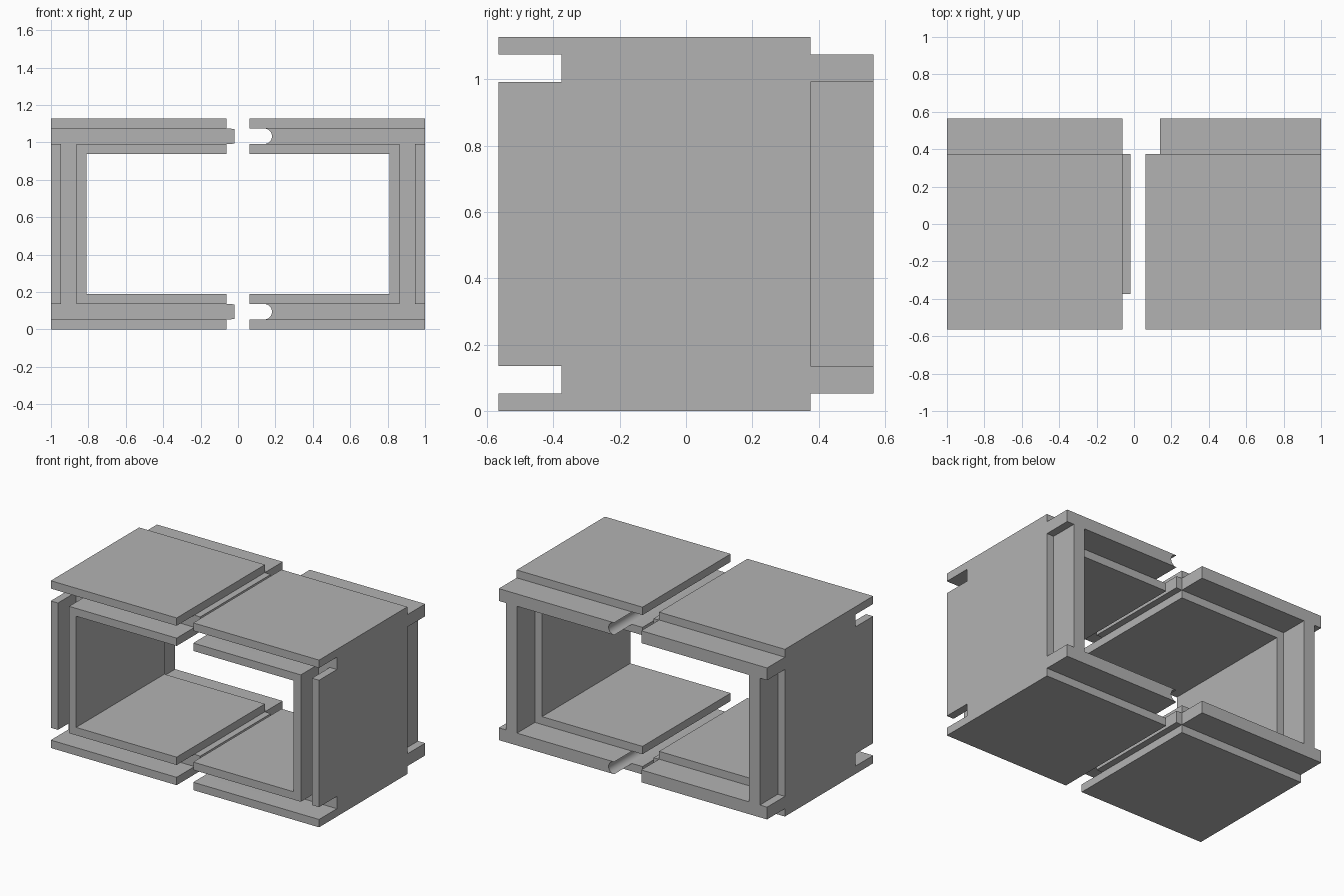
import bpy, bmesh, math

if "Cube" in bpy.data.objects:
    bpy.data.objects.remove(bpy.data.objects["Cube"], do_unlink=True)

grey = bpy.data.materials.new("mid grey")
grey.use_nodes = True
colour = (0.45, 0.45, 0.45, 1)
grey.diffuse_color = colour
grey.node_tree.nodes["Principled BSDF"].inputs["Base Color"].default_value = colour

# Wall layers: outer skin, core, inner skin
HEIGHT, WIDTH = 1.127, 1.0
SKIN, CORE_END, WALL = 0.053, 0.136, 0.189
DEPTH, STEP = 0.565, 0.375
END = 0.062          # where the skins stop beside the middle gap
GROOVE = 0.14        # centre of the round groove
RADIUS = (CORE_END - SKIN) / 2


def extrude(name, profile, y0, y1, side):
    """Extrude an x-z profile along y; side mirrors it in x."""
    bm = bmesh.new()
    face = bm.faces.new([bm.verts.new((side * x, y0, z)) for x, z in profile])
    solid = bmesh.ops.extrude_face_region(bm, geom=[face])["geom"]
    moved = [v for v in solid if isinstance(v, bmesh.types.BMVert)]
    bmesh.ops.translate(bm, verts=moved, vec=(0, y1 - y0, 0))
    bmesh.ops.recalc_face_normals(bm, faces=bm.faces)
    mesh = bpy.data.meshes.new(name)
    bm.to_mesh(mesh)
    bm.free()
    mesh.materials.append(grey)
    obj = bpy.data.objects.new(name, mesh)
    bpy.context.collection.objects.link(obj)
    return obj


def mirrored(lower):
    """Complete a profile with its upper half, flipped about mid height."""
    return lower + [(x, HEIGHT - z) for x, z in reversed(lower)]


def groove_arc():
    """Concave core end, from its top edge to its bottom edge."""
    middle = (SKIN + CORE_END) / 2
    angles = [math.pi / 2 - math.pi * i / 16 for i in range(17)]
    return [(GROOVE + RADIUS * math.cos(a), middle + RADIUS * math.sin(a)) for a in angles]


def core_profile(end, outer):
    """Two plates joined by an upright web set inside the side wall."""
    return mirrored([(WIDTH - WALL + SKIN, CORE_END)] + end
                    + [(outer, SKIN), (outer, CORE_END), (WIDTH - SKIN, CORE_END)])


def combine(obj, other, operation):
    mod = obj.modifiers.new(operation.lower(), "BOOLEAN")
    mod.operation, mod.object, mod.solver = operation, other, "EXACT"
    bpy.context.view_layer.objects.active = obj
    bpy.ops.object.modifier_apply(modifier=mod.name)
    bpy.data.objects.remove(other, do_unlink=True)


def half_frame(name, side, joint, rear_end):
    # C-shaped body carrying the tongue or groove joint on its ends
    body = extrude(name, mirrored(
        [(WIDTH - WALL, WALL), (END, WALL), (END, CORE_END)] + joint
        + [(END, SKIN), (END, 0), (WIDTH, 0)]), -DEPTH, STEP, side)
    # Rear core tongue
    rear = extrude("rear_tongue", core_profile(rear_end, WIDTH), STEP - 0.1, DEPTH, side)
    combine(body, rear, "UNION")
    # Front slot that receives the core of the next frame
    slot = extrude("front_slot_cutter",
                   core_profile([(-0.1, CORE_END), (-0.1, SKIN)], WIDTH + 0.1),
                   -DEPTH - 0.1, -STEP, side)
    slot.hide_render = True
    combine(body, slot, "DIFFERENCE")
    bpy.ops.object.select_all(action="DESELECT")
    body.select_set(True)
    bpy.ops.object.shade_smooth_by_angle(angle=math.radians(30))


# Left half has the round groove, right half the square tongue
half_frame("left_half_frame", 1, groove_arc(), groove_arc())
half_frame("right_half_frame", -1, [(0.02, CORE_END - 0.002), (0.02, SKIN + 0.002)],
           [(END, CORE_END), (END, SKIN)])
